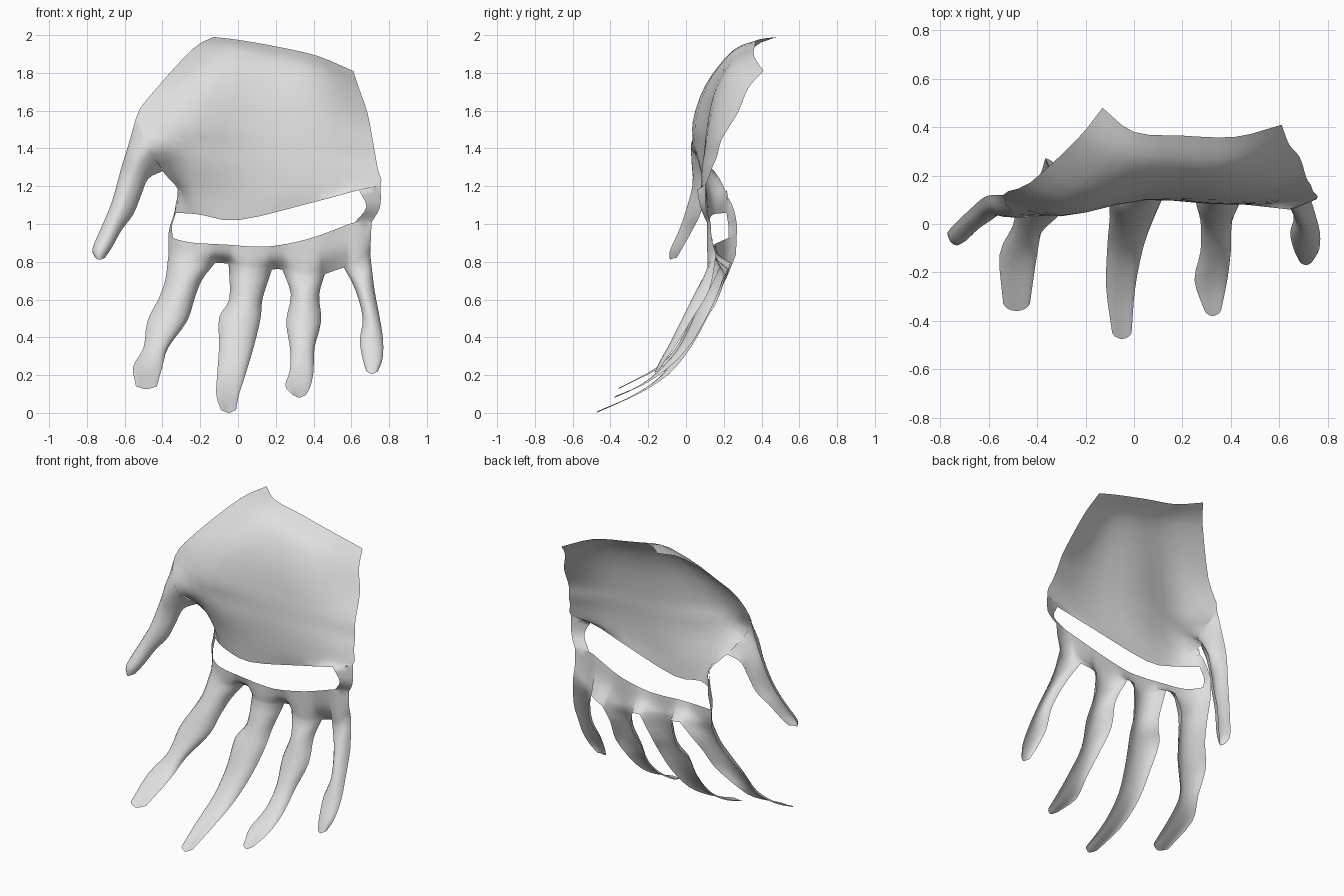
import bpy, bmesh
from mathutils import Vector

skin = bpy.data.materials.new("pale grey")
skin.diffuse_color = (0.74, 0.74, 0.74, 1)
bm = bmesh.new()


def smooth(pts, n):
    """Curve through the points with n steps per span."""
    p = [Vector(q) for q in pts]
    p = [2 * p[0] - p[1]] + p + [2 * p[-1] - p[-2]]
    out = []
    for i in range(1, len(p) - 2):
        a, b, c, d = p[i - 1:i + 3]
        for k in range(n):
            t = k / n
            out.append(0.5 * (2 * b + (c - a) * t + (2 * a - 5 * b + 4 * c - d) * t * t
                              + (3 * b - a - 3 * c + d) * t ** 3))
    return out + [p[-2]]


def loft(rows, across=3, along=3):
    """Open sheet through rows of points."""
    rows = [smooth(r, across) for r in rows]
    cols = [smooth(c, along) for c in zip(*rows)]
    grid = [[bm.verts.new(p) for p in c] for c in cols]
    for a, b in zip(grid, grid[1:]):
        for i in range(len(a) - 1):
            bm.faces.new((a[i], a[i + 1], b[i + 1], b[i]))


def half_round(left, mid, right):
    """Five-point U-shaped section from its two rims and its crest."""
    a, m, b = Vector(left), Vector(mid), Vector(right)

    def shoulder(rim):
        p = rim.lerp(m, 0.3)
        p.y = rim.y + (m.y - rim.y) * 0.62
        return p
    return [a, shoulder(a), m, shoulder(b), b]


def finger(base, sections, depth):
    """Half-round finger: sections are left x, right x, front y, z."""
    rows = [base]
    for i, (xl, xr, y, z) in enumerate(sections):
        d = depth * (1 - 0.7 * i / (len(sections) - 1))
        rows.append(half_round((xl, y + d, z + 0.015), ((xl + xr) / 2, y, z), (xr, y + d, z + 0.015)))
    loft(rows, 2)


# Palm, from the wrist down to the slot
loft([
    [(-.13, .48, 2.0), (0, .38, 1.985), (.2, .365, 1.95), (.42, .36, 1.9), (.61, .41, 1.82)],
    [(-.235, .35, 1.94), (-.05, .25, 1.93), (.18, .235, 1.88), (.42, .24, 1.83), (.64, .33, 1.73)],
    [(-.43, .17, 1.73), (-.2, .105, 1.75), (.1, .145, 1.72), (.42, .16, 1.68), (.685, .275, 1.6)],
    [(-.54, .12, 1.57), (-.3, .035, 1.55), (.05, .105, 1.52), (.42, .115, 1.5), (.712, .19, 1.46)],
    [(-.47, .025, 1.42), (-.28, .045, 1.44), (.05, .1, 1.41), (.42, .1, 1.4), (.728, .165, 1.37)],
    [(-.4, .15, 1.29), (-.25, .07, 1.32), (.05, .1, 1.3), (.42, .085, 1.3), (.74, .135, 1.3)],
    [(-.31, .21, 1.18), (-.24, .12, 1.18), (.03, .11, 1.15), (.4, .08, 1.19), (.755, .105, 1.22)],
    [(-.335, .225, 1.07), (-.2, .14, 1.06), (0, .12, 1.03), (.38, .088, 1.12), (.64, .06, 1.19)],
])

# Thumb
thumb = [
    [(-.58, .12, 1.43), (-.54, .03, 1.33), (-.475, .12, 1.25)],
    [(-.62, .11, 1.3), (-.575, .035, 1.22), (-.51, .1, 1.17)],
    [(-.667, .07, 1.13), (-.615, .005, 1.1), (-.555, .075, 1.06)],
    [(-.72, .02, 1.0), (-.67, -.035, .98), (-.615, .035, .98)],
    [(-.77, -.035, .88), (-.725, -.085, .87), (-.665, -.015, .89)],
    [(-.755, -.06, .83), (-.735, -.085, .82), (-.705, -.05, .83)],
]
root = smooth([(-.54, .12, 1.57), (-.47, .025, 1.42), (-.4, .15, 1.29)], 2)
loft([root] + [half_round(*s) for s in thumb])

# Narrow bridges at both ends of the slot
loft([
    [(-.32, .215, 1.19), (-.31, .21, 1.18)],
    [(-.335, .255, 1.08), (-.33, .215, 1.065)],
    [(-.36, .27, 1.0), (-.35, .225, 1.0)],
    [(-.37, .27, .95), (-.345, .225, .937)],
])
loft([
    [(.64, .06, 1.19), (.755, .105, 1.22)],
    [(.68, .075, 1.1), (.752, .105, 1.1)],
    [(.62, .11, 1.02), (.707, .13, 1.02)],
])

# Knuckle band: slot edge above, finger roots and webs below
bases = [half_round(*s) for s in [
    [(-.368, .265, .85), (-.25, .155, .8), (-.12, .235, .805)],
    [(-.05, .235, .8), (.05, .14, .77), (.18, .22, .77)],
    [(.235, .22, .77), (.36, .135, .73), (.46, .205, .745)],
    [(.56, .18, .78), (.63, .115, .77), (.7, .16, .85)],
]]
edge = smooth([(-.37, .27, .95), (-.33, .21, .93), (-.25, .17, .912), (-.05, .145, .9), (.15, .14, .89),
               (.35, .14, .925), (.5, .125, .975), (.62, .11, 1.02), (.707, .13, 1.02)], 4)


def slot_edge(x):
    for a, b in zip(edge, edge[1:]):
        if x <= b.x:
            return a.lerp(b, max(0, (x - a.x) / (b.x - a.x)))
    return edge[-1]


low_row = sum(bases, [])
top_row = [slot_edge(p.x) for p in low_row]
top_row[-1] = edge[-1]
mid_row = []
for a, b in zip(top_row, low_row):
    m = a.lerp(b, 0.55)
    m.y = a.y * 0.75 + b.y * 0.25
    mid_row.append(m)
loft([top_row, mid_row, low_row], 2)

# Four fingers
finger(bases[0], [(-.385, -.19, .11, .7), (-.42, -.23, .065, .6), (-.48, -.27, .015, .48),
                  (-.5, -.37, -.065, .34), (-.555, -.4, -.17, .24), (-.54, -.43, -.36, .135)], .1)
finger(bases[1], [(-.045, .13, .085, .6), (-.1, .12, .04, .5), (-.1, .085, -.03, .35),
                  (-.11, .04, -.14, .2), (-.115, .005, -.3, .09), (-.09, -.01, -.475, .01)], .085)
finger(bases[2], [(.28, .43, .08, .62), (.255, .44, .025, .48), (.275, .405, -.05, .34),
                  (.275, .4, -.16, .22), (.25, .385, -.27, .14), (.29, .36, -.38, .09)], .085)
finger(bases[3], [(.62, .722, .05, .65), (.66, .75, -.025, .5), (.645, .768, -.085, .38),
                  (.66, .765, -.14, .28), (.68, .74, -.17, .215)], .075)

# Weld the parts into one open shell that faces the front
bmesh.ops.remove_doubles(bm, verts=bm.verts, dist=0.008)
bm.normal_update()
for f in bm.faces:
    if f.normal.y > 0:
        f.normal_flip()
low = min(v.co.z for v in bm.verts)
for v in bm.verts:
    v.co.z -= low
mesh = bpy.data.meshes.new("hand_shell")
bm.to_mesh(mesh)
bm.free()
mesh.materials.append(skin)
hand = bpy.data.objects.new("hand_shell", mesh)
bpy.context.collection.objects.link(hand)
mesh.shade_smooth()
